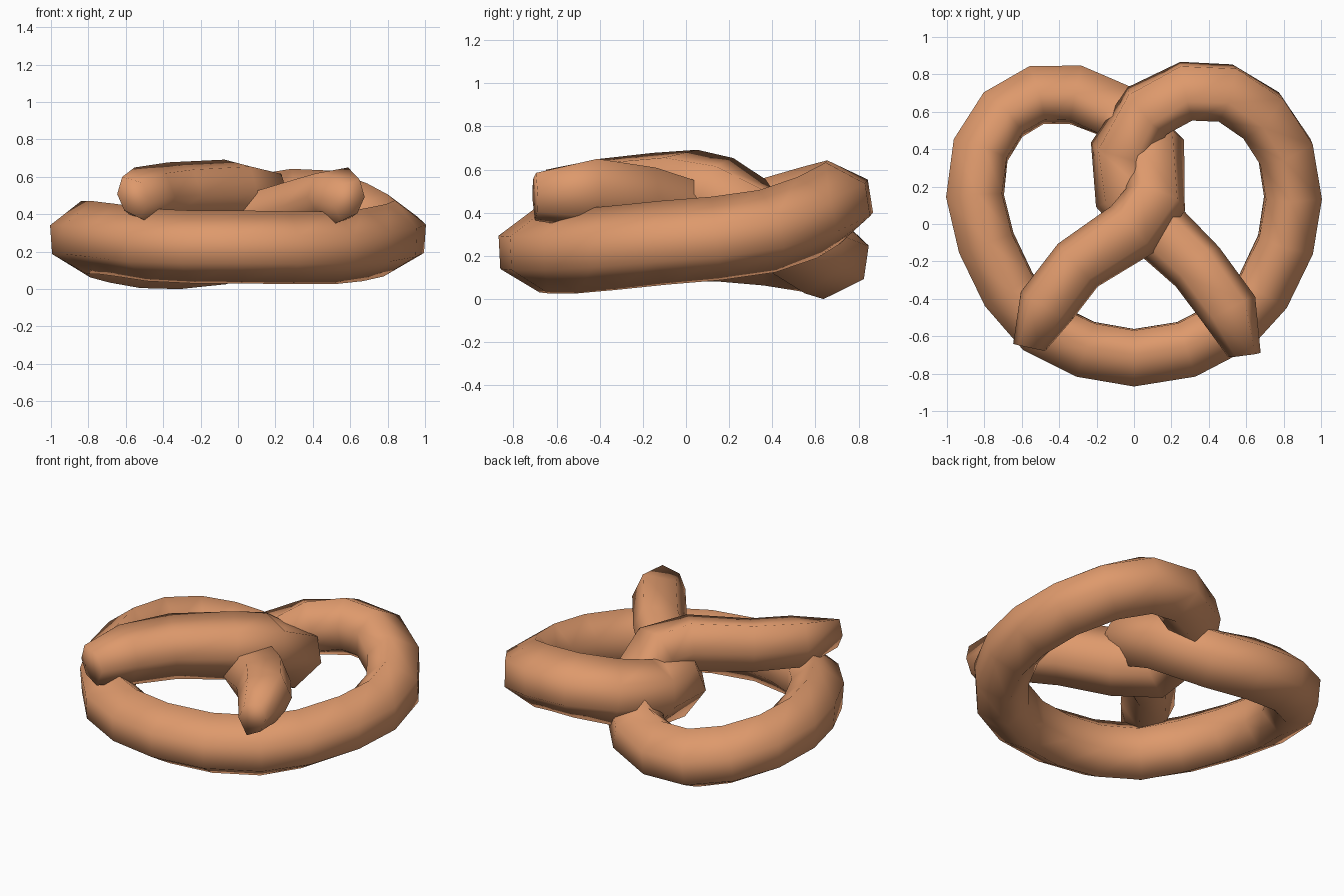
import bpy, bmesh, math
from mathutils import Vector

cube = bpy.data.objects.get("Cube")
if cube:
    bpy.data.objects.remove(cube)

# Baked dough colour
dough = bpy.data.materials.new("baked_dough")
dough.use_nodes = True
colour = (0.73, 0.32, 0.15, 1)
dough.diffuse_color = colour
dough.node_tree.nodes["Principled BSDF"].inputs["Base Color"].default_value = colour

# Six-sided cross-section with a ridge on top and underneath
SECTION = [(.15, .077), (-.025, .195), (-.15, .077),
           (-.15, -.077), (-.025, -.195), (.15, -.077)]
# Width and height scale of the rings nearest each loose end
TAPER = {0: (.5, .62), 1: (.93, .9), 2: (.92, .97)}

# Centre line of the rope from one loose end to the other: x, y, z, roll in degrees
left_arm = [(-.56, -.66, .495, 24), (-.47, -.44, .50, 24), (-.30, -.22, .515, 24),
            (-.01, -.03, .525, 24), (.115, .13, .495, 23), (.11, .40, .34, 14),
            (-.09, .60, .215, 0)]
left_loop = [(-.31, .69, .19, -8), (-.52, .69, .195, -8), (-.70, .585, .225, -6),
             (-.82, .395, .255, -4), (-.85, .15, .275, -4), (-.79, -.10, .275, -4),
             (-.67, -.35, .26, -4), (-.50, -.55, .235, -4)]
front_loop = [(-.26, -.67, .225, -3), (0, -.715, .225, -3),
              (.28, -.67, .22, -3), (.53, -.54, .22, -3)]
right_loop = [(.69, -.36, .235, -4), (.81, -.11, .26, -4), (.85, .14, .28, -4),
              (.81, .385, .315, 0), (.68, .58, .38, 4), (.49, .70, .445, 6),
              (.28, .71, .455, 9)]
right_arm = [(.07, .605, .43, 13), (-.07, .39, .38, 18), (-.05, .16, .34, 21),
             (.12, -.02, .375, 24), (.34, -.23, .45, 24), (.51, -.46, .50, 24),
             (.59, -.70, .48, 24)]
knots = left_arm + left_loop + front_loop + right_loop + right_arm
path = [Vector(k[:3]) for k in knots]


def beyond(a, b, c):
    """Level point past end a that carries on the bend of a, b, c."""
    p = 3 * a - 3 * b + c
    return Vector((p.x, p.y, a.z))


guide = [beyond(*path[:3])] + path + [beyond(*path[:-4:-1])]


def add_ring(bm, i):
    """One rolled cross-section, square to the centre line."""
    before, here, after = guide[i:i + 3]
    tangent = ((here - before).normalized() + (after - here).normalized()).normalized()
    side = tangent.cross(Vector((0, 0, 1))).normalized()
    up = side.cross(tangent)
    wide, tall = TAPER.get(min(i, len(path) - 1 - i), (1, 1))
    c, s = math.cos(math.radians(knots[i][3])), math.sin(math.radians(knots[i][3]))
    ring = []
    for w, h in SECTION:
        w, h = w * wide, h * tall
        ring.append(bm.verts.new(here + side * (w * c - h * s) + up * (h * c + w * s)))
    return ring


# Sweep the rope and close both ends
bm = bmesh.new()
rings = [add_ring(bm, i) for i in range(len(path))]
for a, b in zip(rings, rings[1:]):
    for k in range(len(SECTION)):
        n = (k + 1) % len(SECTION)
        bm.faces.new((a[k], a[n], b[n], b[k]))
bm.faces.new(rings[0])
bm.faces.new(rings[-1])
bmesh.ops.recalc_face_normals(bm, faces=bm.faces)

# Rest the rope on the ground
lowest = min(v.co.z for v in bm.verts)
bmesh.ops.translate(bm, verts=bm.verts, vec=(0, 0, -lowest))
for face in bm.faces:
    face.smooth = True

mesh = bpy.data.meshes.new("twisted_dough_rope")
bm.to_mesh(mesh)
bm.free()
mesh.materials.append(dough)
rope = bpy.data.objects.new("twisted_dough_rope", mesh)
bpy.context.collection.objects.link(rope)
